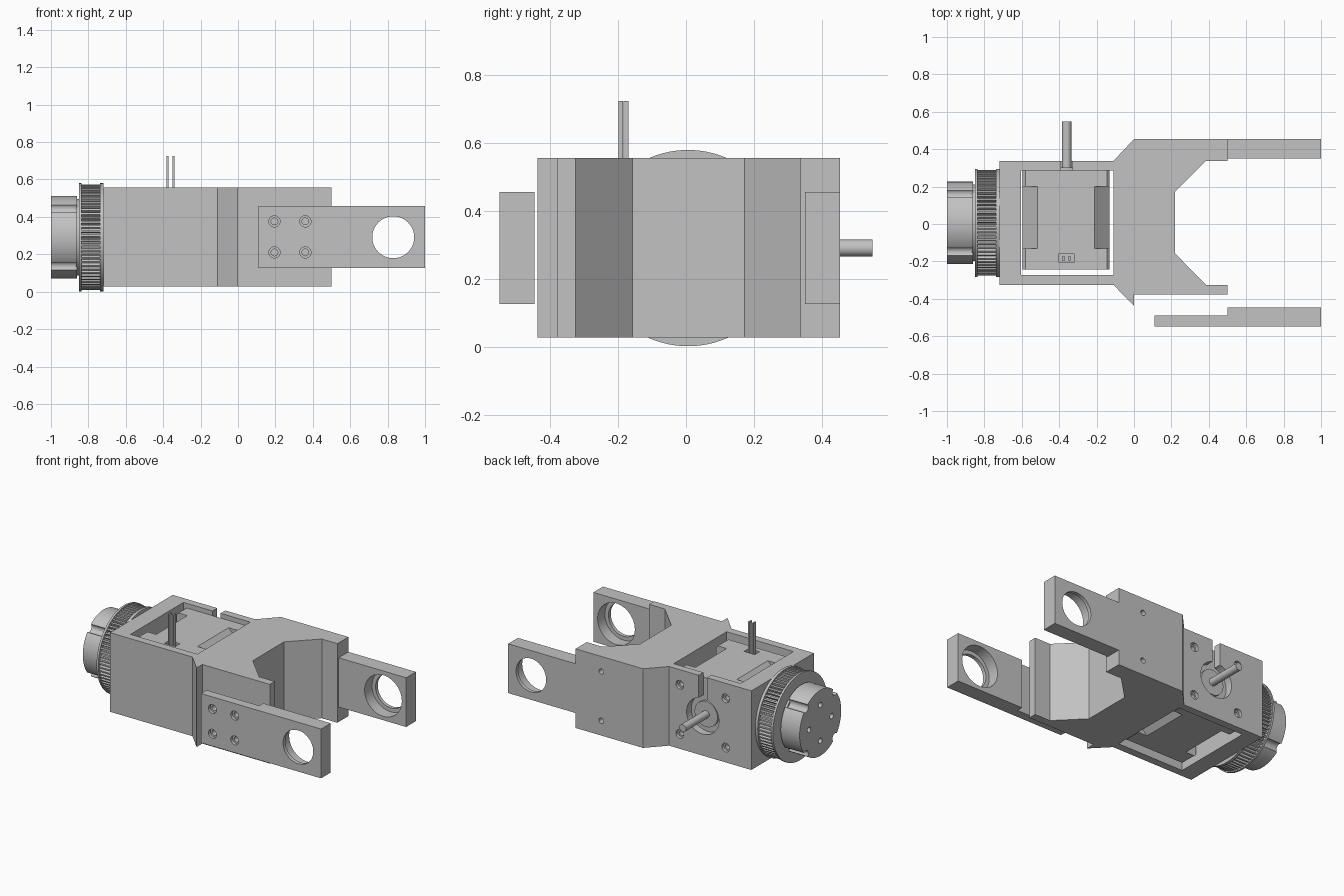
import bpy
import bmesh
from math import cos, sin, pi, radians
from mathutils import Vector

cube = bpy.data.objects.get("Cube")
if cube:
    bpy.data.objects.remove(cube, do_unlink=True)

grey = bpy.data.materials.new("light_grey")
grey.use_nodes = True
GREY = (0.54, 0.54, 0.54, 1)
grey.diffuse_color = GREY
grey.node_tree.nodes["Principled BSDF"].inputs["Base Color"].default_value = GREY

CZ, CY = 0.291, 0.006            # height of the main axis, pulley centre
MX = -0.36                       # motor axis
BOTTOM, TOP = 0.027, 0.557

# Maps profile (u, v) and extrusion w to x, y, z for each axis
AXES = {"x": lambda u, v, w: (w, u, v),
        "y": lambda u, v, w: (u, w, v),
        "z": lambda u, v, w: (u, v, w)}


def prism(name, outline, lo, hi, axis="z"):
    """Extrude a flat outline along an axis."""
    bm = bmesh.new()
    place = AXES[axis]
    face = bm.faces.new([bm.verts.new(place(u, v, lo)) for u, v in outline])
    moved = bmesh.ops.extrude_face_region(bm, geom=[face])["geom"]
    shift = Vector(place(0, 0, hi - lo))
    bmesh.ops.translate(bm, vec=shift, verts=[g for g in moved if isinstance(g, bmesh.types.BMVert)])
    bmesh.ops.recalc_face_normals(bm, faces=bm.faces)
    mesh = bpy.data.meshes.new(name)
    bm.to_mesh(mesh)
    bm.free()
    mesh.materials.append(grey)
    obj = bpy.data.objects.new(name, mesh)
    bpy.context.collection.objects.link(obj)
    return obj


def rect(u0, u1, v0, v1, c=0):
    """Rectangle outline, with chamfered corners if c is set."""
    if not c:
        return [(u0, v0), (u1, v0), (u1, v1), (u0, v1)]
    return [(u0 + c, v0), (u1 - c, v0), (u1, v0 + c), (u1, v1 - c),
            (u1 - c, v1), (u0 + c, v1), (u0, v1 - c), (u0, v0 + c)]


def circle(u, v, r, n=48):
    return [(u + r * cos(2 * pi * i / n), v + r * sin(2 * pi * i / n)) for i in range(n)]


def combine(obj, other, operation="DIFFERENCE"):
    """Apply a boolean and discard the second object."""
    mod = obj.modifiers.new("bool", "BOOLEAN")
    mod.object, mod.operation, mod.solver = other, operation, "EXACT"
    bpy.context.view_layer.objects.active = obj
    bpy.ops.object.modifier_apply(modifier=mod.name)
    bpy.data.objects.remove(other, do_unlink=True)


def cut(obj, outline, lo, hi, axis):
    combine(obj, prism("cutter", outline, lo, hi, axis))


def smooth(obj):
    bpy.ops.object.select_all(action="DESELECT")
    obj.select_set(True)
    bpy.context.view_layer.objects.active = obj
    bpy.ops.object.shade_smooth_by_angle(angle=radians(30))


# Main body: motor frame that widens into a fork
frame = prism("body_frame", [
    (-0.72, 0.337), (-0.11, 0.337), (0, 0.454), (0.5, 0.454), (0.5, 0.337), (0.385, 0.337),
    (0.22, 0.173), (0.22, -0.158), (0.385, -0.325), (0.5, -0.325), (0.5, -0.378),
    (0, -0.378), (0, -0.438), (-0.11, -0.325), (-0.72, -0.325)], BOTTOM, TOP)
tab = prism("rear_tab", rect(0.45, 1, 0.127, 0.457), 0.351, 0.454, "y")
combine(frame, tab, "UNION")
cut(frame, rect(-0.605, -0.11, -0.273, 0.287), -0.1, 1, "z")          # motor pocket
cut(frame, circle(MX, CZ, 0.12), 0.2, 0.5, "y")                       # shaft opening
cut(frame, rect(MX - 0.03, MX + 0.03, CZ, 0.7), 0.2, 0.5, "y")        # wire slot
for sx in (-1, 1):
    for sz in (-1, 1):
        x, z = MX + sx * 0.17, CZ + sz * 0.165
        cut(frame, circle(x, z, 0.018, 20), 0.28, 0.5, "y")
        cut(frame, circle(x, z, 0.029, 24), 0.315, 0.5, "y")
for sz in (-1, 1):                                                    # blind holes
    cut(frame, circle(0.31, CZ + sz * 0.165, 0.018, 16), 0.4, 0.5, "y")

# Removable front arm
arm = prism("front_arm", [(0.11, -0.549), (1, -0.549), (1, -0.447), (0.5, -0.447),
                          (0.5, -0.489), (0.11, -0.489)], 0.127, 0.457)
for x in (0.195, 0.36):
    for z in (0.21, 0.376):
        cut(arm, circle(x, z, 0.018, 20), -0.6, -0.4, "y")
        cut(arm, circle(x, z, 0.03, 24), -0.6, -0.529, "y")

# Bearing bores, stepped wider on the inner side
for part, thru, seat in ((arm, (-0.6, -0.4), (-0.524, -0.4)), (frame, (0.3, 0.5), (0.3, 0.43))):
    cut(part, circle(0.83, CZ, 0.112), *thru, "y")
    cut(part, circle(0.83, CZ, 0.138), *seat, "y")
    smooth(part)

# Motor: chamfered core between two squarer end caps
MLO, MHI = CZ - 0.235, CZ + 0.235
prism("motor_core", rect(-0.595, -0.13, MLO, MHI, 0.08), -0.13, 0.2, "y")
prism("motor_front_cap", rect(-0.595, -0.13, MLO, MHI, 0.015), 0.2, 0.286, "y")
rear = prism("motor_rear_cap", rect(-0.595, -0.13, MLO, MHI, 0.015), -0.242, -0.13, "y")
cut(rear, rect(-0.4, -0.32, -0.207, -0.157), MHI - 0.04, 1, "z")
smooth(prism("motor_boss", circle(MX, CZ, 0.085), 0.282, 0.302, "y"))
smooth(prism("motor_shaft", circle(MX, CZ, 0.025, 24), 0.28, 0.549, "y"))

# Connector pins
for x in (-0.376, -0.345):
    for y in (-0.192, -0.177):
        prism("connector_pin", rect(x - 0.005, x + 0.005, y - 0.007, y + 0.007),
              MHI - 0.05, 0.725)

# Toothed pulley with two flanges
teeth = []
TEETH = 72
for i in range(TEETH):
    for step, r in ((0, 0.264), (0.3, 0.264), (0.45, 0.282), (0.85, 0.282)):
        a = 2 * pi * (i + step) / TEETH
        teeth.append((CY + r * cos(a), CZ + r * sin(a)))
prism("pulley_teeth", teeth, -0.838, -0.735, "x")
for name, lo, hi in (("pulley_outer_flange", -0.85, -0.836), ("pulley_inner_flange", -0.738, -0.719)):
    smooth(prism(name, circle(CY, CZ, 0.289, 96), lo, hi, "x"))
smooth(prism("hub_collar", circle(CY, CZ, 0.205, 64), -0.865, -0.845, "x"))

# Hub with lengthwise grooves and screw holes
hub = prism("pulley_hub", circle(CY, CZ, 0.22, 96), -1, -0.86, "x")
for i in range(4):
    a = pi / 4 + i * pi / 2
    cut(hub, circle(CY + 0.22 * cos(a), CZ + 0.22 * sin(a), 0.028, 20), -1.1, -0.8, "x")
    a += pi / 4
    cut(hub, circle(CY + 0.12 * cos(a), CZ + 0.12 * sin(a), 0.018, 20), -1.1, -0.9, "x")
smooth(hub)
